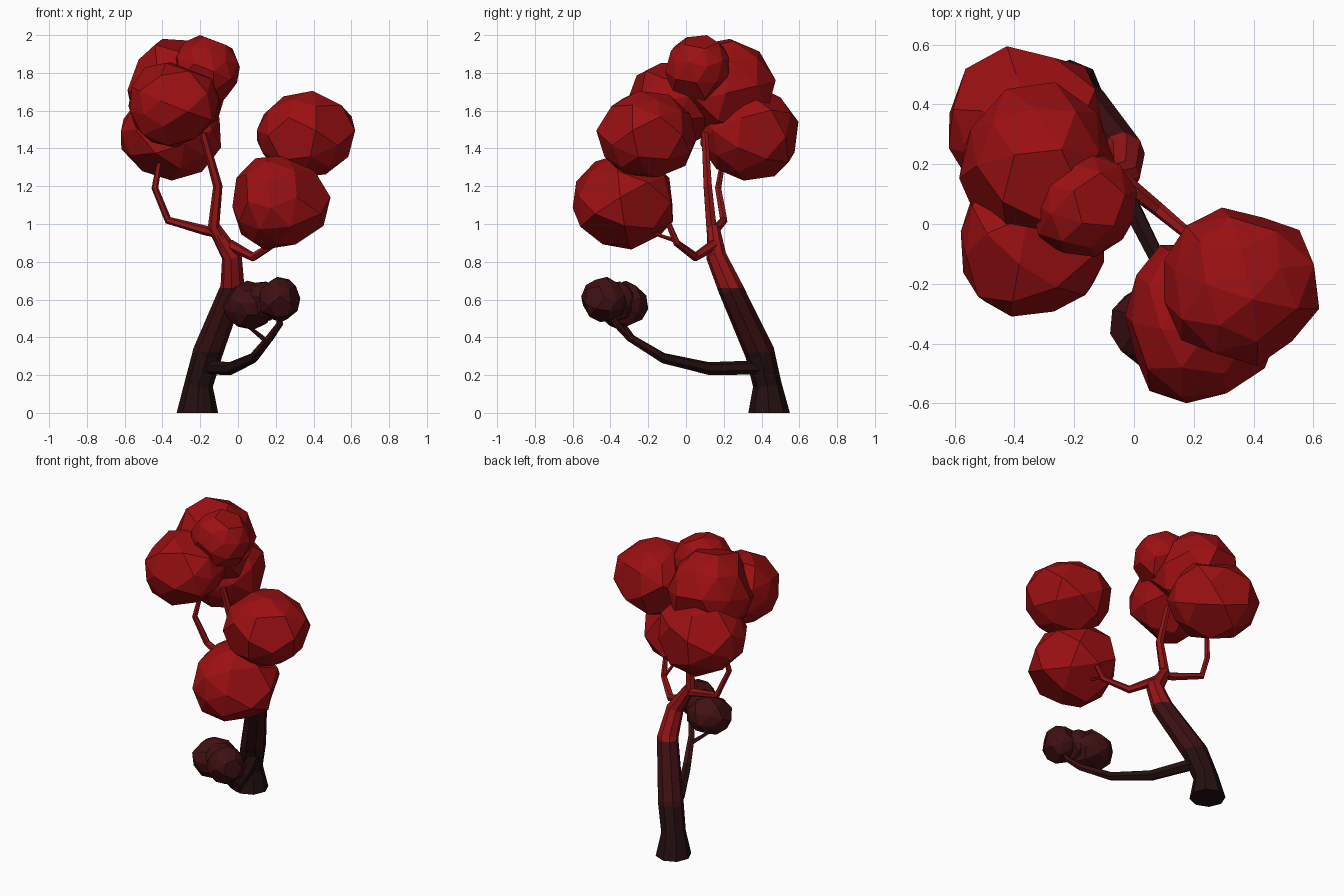
import bpy, bmesh, math, random
from mathutils import Vector, Matrix, Euler

random.seed(11)
cube = bpy.data.objects.get("Cube")
if cube:
    bpy.data.objects.remove(cube, do_unlink=True)


def material(name, rgb):
    m = bpy.data.materials.new(name)
    m.use_nodes = True
    m.diffuse_color = (*rgb, 1)
    m.node_tree.nodes["Principled BSDF"].inputs["Base Color"].default_value = (*rgb, 1)
    return m


bark_dark = material("near black bark", (0.018, 0.005, 0.005))
bark_mid = material("maroon bark", (0.045, 0.005, 0.006))
bark_red = material("red bark", (0.29, 0.007, 0.008))
leaf_red = material("crimson leaves", (0.33, 0.005, 0.006))
leaf_dark = material("dark maroon leaves", (0.05, 0.005, 0.006))
LOW, HIGH = 0.32, 0.66  # heights where the bark changes colour


def finish(bm, name, mats):
    bmesh.ops.recalc_face_normals(bm, faces=bm.faces)
    mesh = bpy.data.meshes.new(name)
    bm.to_mesh(mesh)
    bm.free()
    for m in mats:
        mesh.materials.append(m)
    obj = bpy.data.objects.new(name, mesh)
    bpy.context.collection.objects.link(obj)
    return obj


def limb(name, path, sides=6):
    """Faceted tapering tube; each path point is x, y, z, radius."""
    bm = bmesh.new()
    pts = [Vector(p[:3]) for p in path]
    normal, rot, rings = Vector((0, 0, 1)), Matrix.Identity(3), []
    for i, p in enumerate(pts):
        a, b = pts[max(i - 1, 0)], pts[min(i + 1, len(pts) - 1)]
        tangent = (b - a).normalized()
        if not (i == 0 and p.z < 0.05):   # the foot stays level
            rot = normal.rotation_difference(tangent).to_matrix() @ rot
            normal = tangent
        ring = []
        for k in range(sides):
            t = 2 * math.pi * k / sides
            ring.append(bm.verts.new(p + rot @ Vector((math.cos(t), math.sin(t), 0)) * path[i][3]))
        rings.append(ring)
    for r, s in zip(rings, rings[1:]):
        for k in range(sides):
            n = (k + 1) % sides
            bm.faces.new((r[k], r[n], s[n], s[k]))
    bm.faces.new(rings[0])
    bm.faces.new(rings[-1])
    # Cut the bark at the colour heights
    for z in (LOW, HIGH):
        bmesh.ops.bisect_plane(bm, geom=bm.verts[:] + bm.edges[:] + bm.faces[:],
                               plane_co=(0, 0, z), plane_no=(0, 0, 1))
    for f in bm.faces:
        z = f.calc_center_median().z
        f.material_index = (z > LOW) + (z > HIGH)
    return finish(bm, name, (bark_dark, bark_mid, bark_red))


def leaf_ball(name, centre, size, mat, lean=(0, 0, 0)):
    """Irregular faceted ball fitted to a box; lean shifts its bulk inside the box."""
    bm = bmesh.new()
    bmesh.ops.create_icosphere(bm, subdivisions=2, radius=1)
    corners = [v for v in bm.verts if len(v.link_edges) == 5]
    bmesh.ops.dissolve_verts(bm, verts=random.sample(corners, 7))
    turn = Euler([random.uniform(0, 6) for _ in range(3)]).to_matrix()
    for v in bm.verts:
        v.co = turn @ v.co * random.uniform(0.96, 1.04)
    for axis in range(3):
        vals = [v.co[axis] for v in bm.verts]
        lo, hi = min(vals), max(vals)
        for v in bm.verts:
            t = 2 * (v.co[axis] - lo) / (hi - lo) - 1
            t += lean[axis] * (1 - t * t)
            v.co[axis] = centre[axis] + t * size[axis] / 2
    return finish(bm, name, (mat,))


# Trunk and its branches
limb("trunk", [(-0.215, 0.44, 0, 0.11), (-0.208, 0.43, 0.15, 0.076), (-0.16, 0.39, 0.32, 0.079),
               (-0.028, 0.235, 0.66, 0.066), (-0.033, 0.16, 0.83, 0.054),
               (-0.125, 0.145, 0.98, 0.034)], sides=8)
limb("centre_branch", [(-0.06, 0.15, 0.86, 0.036), (-0.13, 0.135, 0.98, 0.031),
                       (-0.107, 0.115, 1.2, 0.025), (-0.185, 0.1, 1.48, 0.02)])
limb("right_branch", [(-0.1, 0.15, 0.95, 0.026), (-0.17, 0.15, 0.965, 0.026), (-0.37, 0.2, 1.02, 0.021),
                      (-0.44, 0.17, 1.19, 0.018), (-0.41, 0.2, 1.36, 0.014)])
limb("left_branch", [(-0.045, 0.15, 0.89, 0.03), (0.08, 0.05, 0.825, 0.024),
                     (0.2, -0.05, 0.9, 0.019), (0.23, -0.125, 1.08, 0.013)])
limb("left_twig", [(0.19, -0.05, 0.91, 0.012), (0.2, -0.2, 0.96, 0.008)], sides=5)
limb("low_branch", [(-0.15, 0.38, 0.24, 0.038), (-0.04, 0.12, 0.235, 0.034), (0.08, -0.12, 0.29, 0.028),
                    (0.17, -0.3, 0.4, 0.022), (0.22, -0.37, 0.47, 0.018), (0.22, -0.43, 0.58, 0.012)])
limb("low_twig", [(0.15, -0.27, 0.38, 0.014), (0.04, -0.33, 0.47, 0.009)], sides=5)

# Crown
leaf_ball("left_lower_leaves", (0.23, -0.335, 1.115), (0.52, 0.53, 0.5), leaf_red, (-0.16, -0.03, 0))
leaf_ball("left_upper_leaves", (0.36, -0.21, 1.475), (0.52, 0.53, 0.46), leaf_red, (-0.04, 0, 0))
leaf_ball("back_leaves", (-0.355, 0.335, 1.485), (0.53, 0.52, 0.51), leaf_red)
leaf_ball("front_leaves", (-0.34, -0.05, 1.63), (0.48, 0.52, 0.45), leaf_red, (-0.1, -0.1, 0))
leaf_ball("top_leaves", (-0.325, 0.21, 1.73), (0.52, 0.53, 0.5), leaf_red, (0, -0.1, -0.12))
leaf_ball("small_top_leaves", (-0.17, 0.07, 1.815), (0.36, 0.36, 0.37), leaf_red)

# Small dark clumps on the low branch
leaf_ball("low_inner_leaves", (0.06, -0.335, 0.57), (0.28, 0.27, 0.26), leaf_dark)
leaf_ball("low_middle_leaves", (0.135, -0.375, 0.59), (0.2, 0.21, 0.21), leaf_dark)
leaf_ball("low_outer_leaves", (0.215, -0.435, 0.6), (0.23, 0.24, 0.24), leaf_dark)
